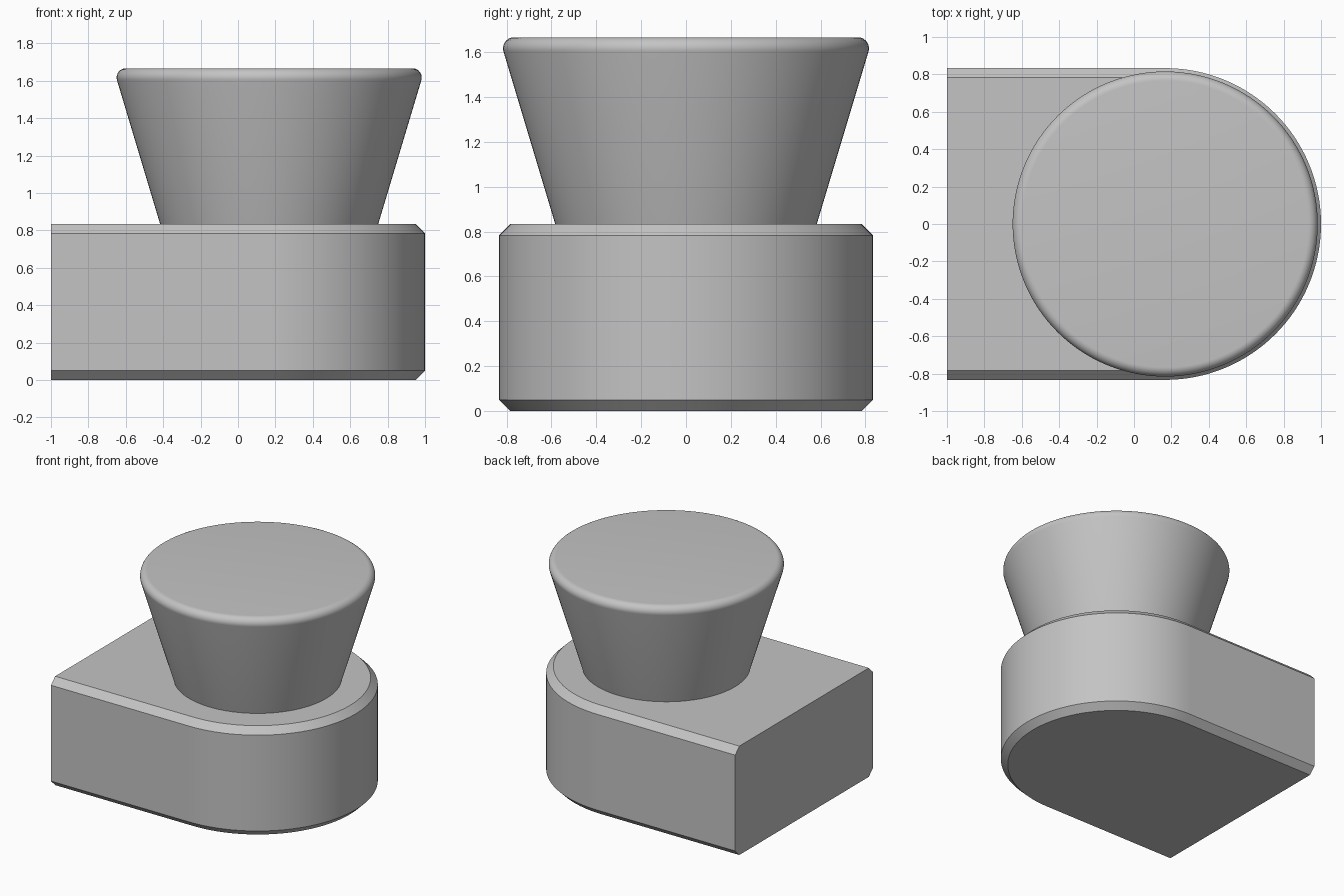
import bpy, bmesh, math

if "Cube" in bpy.data.objects:
    bpy.data.objects.remove(bpy.data.objects["Cube"], do_unlink=True)

R = 5 / 6          # rounded end radius, also base height and knob height
CX = 1 - R         # axis of the rounded end
BEVEL = 0.05

grey = bpy.data.materials.new("light_grey")
grey.use_nodes = True
colour = (0.55, 0.55, 0.55, 1)
grey.diffuse_color = colour
grey.node_tree.nodes["Principled BSDF"].inputs["Base Color"].default_value = colour


def loft(name, rings):
    """Join closed rings of equal length, capping both ends."""
    bm = bmesh.new()
    loops = [[bm.verts.new(p) for p in ring] for ring in rings]
    n = len(loops[0])
    for a, b in zip(loops, loops[1:]):
        for i in range(n):
            j = (i + 1) % n
            bm.faces.new((a[i], a[j], b[j], b[i]))
    bm.faces.new(loops[0][::-1])
    bm.faces.new(loops[-1])
    bmesh.ops.recalc_face_normals(bm, faces=bm.faces[:])
    mesh = bpy.data.meshes.new(name)
    bm.to_mesh(mesh)
    bm.free()
    mesh.materials.append(grey)
    obj = bpy.data.objects.new(name, mesh)
    bpy.context.collection.objects.link(obj)
    bpy.ops.object.select_all(action='DESELECT')
    obj.select_set(True)
    bpy.context.view_layer.objects.active = obj
    bpy.ops.object.shade_smooth_by_angle(angle=math.radians(30))
    return obj


def arc(r, z, start, sweep, count):
    return [(CX + r * math.cos(start + sweep * i / count),
             r * math.sin(start + sweep * i / count), z) for i in range(count + 1)]


def d_ring(inset, z):
    """Outline with a square back end and a half-round front end."""
    r = R - inset
    return [(-1, -r, z)] + arc(r, z, -math.pi / 2, math.pi, 64) + [(-1, r, z)]


# Base block, chamfered along the sides and round end only
loft("base_block", [d_ring(BEVEL, 0), d_ring(0, BEVEL),
                    d_ring(0, R - BEVEL), d_ring(BEVEL, R)])

# Tapered knob with a rounded top rim
foot, slope = 0.583, 0.3
tilt = math.atan(slope)
top = 2 * R
rim_z = top - BEVEL
rim_r = foot + slope * (rim_z - BEVEL * math.sin(tilt) - R) - BEVEL * math.cos(tilt)
profile = [(foot, R)]
STEPS = 10
for i in range(STEPS + 1):
    t = -tilt + (math.pi / 2 + tilt) * i / STEPS
    profile.append((rim_r + BEVEL * math.cos(t), rim_z + BEVEL * math.sin(t)))
loft("tapered_knob", [arc(r, z, 0, math.tau, 128)[:-1] for r, z in profile])
